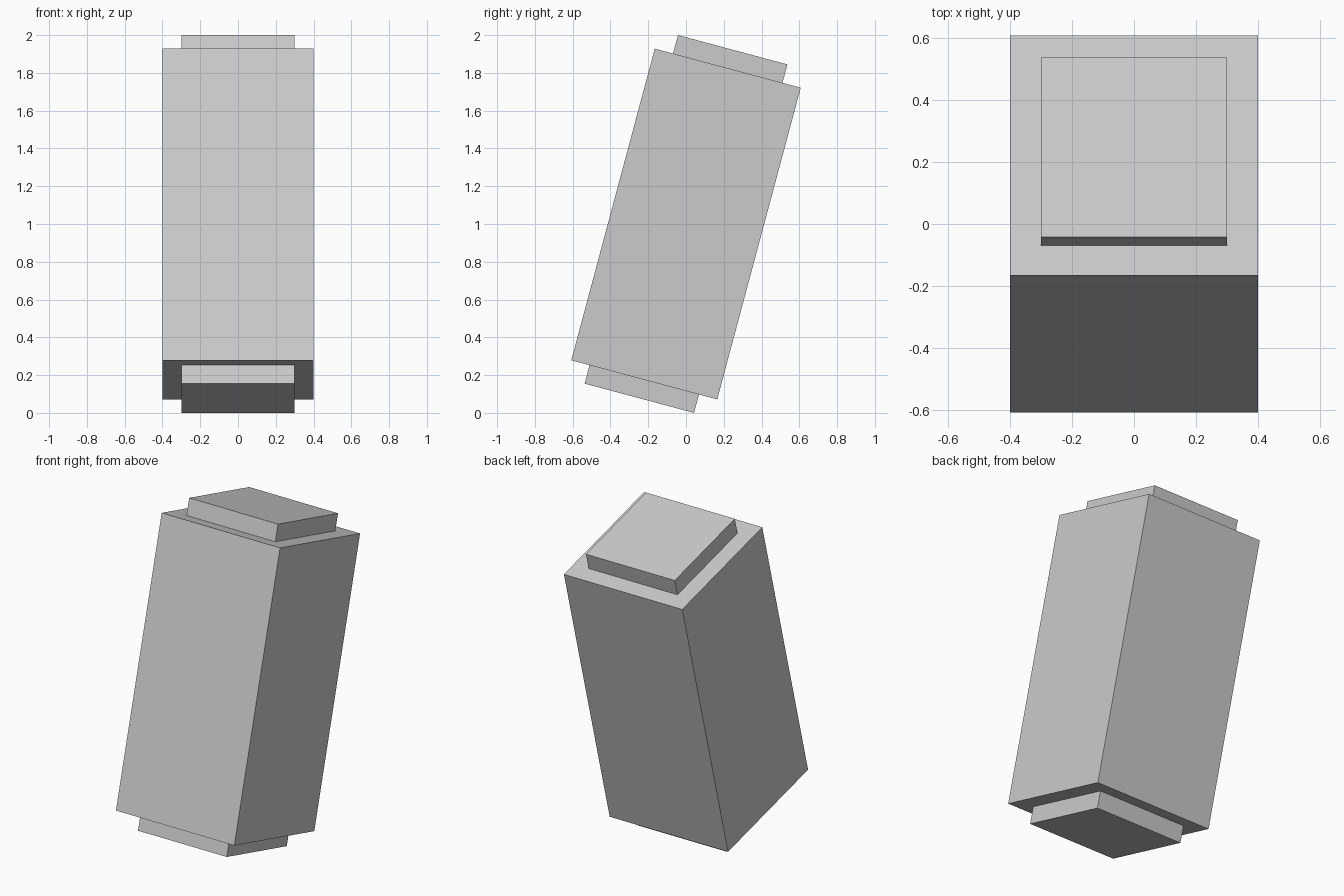
import bpy
from math import radians
from mathutils import Matrix

if "Cube" in bpy.data.objects:
    bpy.data.objects.remove(bpy.data.objects["Cube"])

TILT = Matrix.Rotation(radians(-15), 4, 'X')  # whole model leans towards +y
BODY_H, TOTAL_H = 1.708, 1.91
CAP_H = (TOTAL_H - BODY_H) / 2


def box(name, size, z):
    """Box centred on the leaning axis at distance z from the model centre."""
    bpy.ops.mesh.primitive_cube_add(size=1)
    ob = bpy.context.object
    ob.name = name
    ob.data.transform(Matrix.Translation((0, 0, 1)) @ TILT
                      @ Matrix.Translation((0, 0, z)) @ Matrix.Diagonal((*size, 1)))
    return ob


# Main block
box("body", (0.8, 0.8, BODY_H), 0)

# Smaller square plates on both ends
for name, side in (("top_cap", 1), ("bottom_cap", -1)):
    box(name, (0.6, 0.6, CAP_H), side * (BODY_H + CAP_H) / 2)
